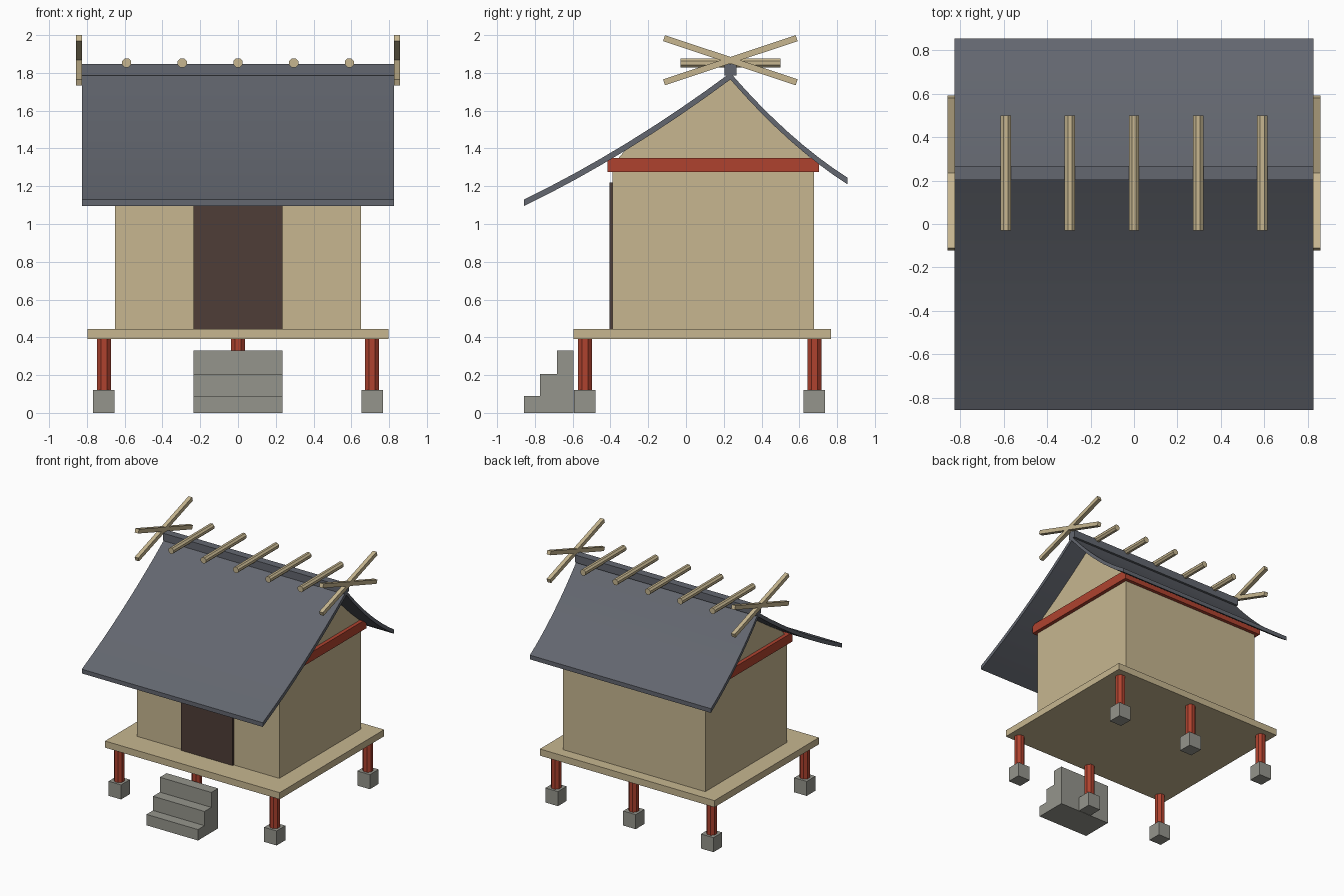
import bpy, bmesh, math
from mathutils import Matrix, Vector

cube = bpy.data.objects.get("Cube")
if cube:
    bpy.data.objects.remove(cube, do_unlink=True)


def material(name, rgb):
    m = bpy.data.materials.new(name)
    m.use_nodes = True
    m.diffuse_color = (*rgb, 1)
    m.node_tree.nodes["Principled BSDF"].inputs["Base Color"].default_value = (*rgb, 1)
    return m


WOOD = material("pale wood", (0.57, 0.47, 0.28))
RED = material("red paint", (0.43, 0.055, 0.028))
ROOF = material("slate grey", (0.125, 0.135, 0.16))
STONE = material("grey stone", (0.30, 0.30, 0.265))
DOOR = material("dark brown", (0.078, 0.048, 0.039))


def add_object(name, bm, mat):
    bmesh.ops.recalc_face_normals(bm, faces=bm.faces)
    mesh = bpy.data.meshes.new(name)
    bm.to_mesh(mesh)
    bm.free()
    mesh.materials.append(mat)
    ob = bpy.data.objects.new(name, mesh)
    bpy.context.collection.objects.link(ob)
    return ob


def box(name, x, y, z, mat):
    """Box from (min, max) pairs."""
    bm = bmesh.new()
    size = [b - a for a, b in (x, y, z)]
    mid = [(a + b) / 2 for a, b in (x, y, z)]
    bmesh.ops.create_cube(bm, size=1, matrix=Matrix.Translation(mid) @ Matrix.Diagonal((*size, 1)))
    return add_object(name, bm, mat)


def prism(name, profile, half_width, mat):
    """Extrude a closed (y, z) profile along x."""
    bm = bmesh.new()
    face = bm.faces.new([bm.verts.new((-half_width, y, z)) for y, z in profile])
    new = bmesh.ops.extrude_face_region(bm, geom=[face])["geom"]
    verts = [v for v in new if isinstance(v, bmesh.types.BMVert)]
    bmesh.ops.translate(bm, verts=verts, vec=(2 * half_width, 0, 0))
    return add_object(name, bm, mat)


def rod(name, centre, radius, length, mat, along_y=False):
    """Eight-sided rod with flat sides facing the axes."""
    bm = bmesh.new()
    turn = Matrix.Rotation(math.pi / 2 if along_y else 0, 4, 'X')
    bmesh.ops.create_cone(bm, cap_ends=True, segments=8, radius1=radius, radius2=radius, depth=length,
                          matrix=Matrix.Translation(centre) @ turn @ Matrix.Rotation(math.pi / 8, 4, 'Z'))
    return add_object(name, bm, mat)


def curve(a, b, sag, steps=8):
    """Sagging line from a to b."""
    a, b = Vector(a), Vector(b)
    return [a.lerp(b, i / steps) - Vector((0, 4 * sag * (i / steps) * (1 - i / steps)))
            for i in range(steps + 1)]


# Stilts on stone footings
for row, y in (("front", -0.535), ("back", 0.68)):
    for side, x in (("right", -0.71), ("middle", 0), ("left", 0.71)):
        rod(f"{row}_{side}_post", (x, y, 0.25), 0.04, 0.29, RED)
        box(f"{row}_{side}_footing", (x - 0.057, x + 0.057), (y - 0.057, y + 0.057), (0, 0.12), STONE)

# Steps and deck
prism("stone_steps", [(-0.857, 0), (-0.857, 0.09), (-0.772, 0.09), (-0.772, 0.207),
                      (-0.683, 0.207), (-0.683, 0.33), (-0.595, 0.33), (-0.595, 0)], 0.235, STONE)
box("deck", (-0.797, 0.797), (-0.595, 0.767), (0.39, 0.445), WOOD)

# Walls, door and red band
box("walls", (-0.65, 0.65), (-0.39, 0.677), (0.445, 1.3), WOOD)
box("door", (-0.235, 0.235), (-0.405, -0.388), (0.445, 1.22), DOOR)
box("red_band", (-0.68, 0.68), (-0.415, 0.705), (1.275, 1.35), RED)

# Curved roof with overhanging eaves
RIDGE_Y = 0.235
peak = (RIDGE_Y, 1.80)
top = curve((-0.857, 1.13), peak, 0.035) + curve(peak, (0.855, 1.245), 0.04)[1:]
under = [p - Vector((0, 0.035)) for p in top]
roof = prism("roof", top + under[::-1], 0.826, ROOF)
bpy.context.view_layer.objects.active = roof
roof.select_set(True)
bpy.ops.object.shade_smooth_by_angle(angle=math.radians(25))
roof.select_set(False)

# Gable fill under the roof
gable = [p + Vector((0, 0.008)) for p in under if -0.37 < p.x < 0.66 and p.y > 1.35]
prism("gable", [(-0.365, 1.34)] + gable + [(0.665, 1.34)], 0.65, WOOD)

# Ridge beam and the logs across it
box("ridge_beam", (-0.826, 0.826), (RIDGE_Y - 0.032, RIDGE_Y + 0.032), (1.785, 1.847), ROOF)
for i in range(5):
    rod(f"ridge_log_{i + 1}", ((i - 2) * 0.295, RIDGE_Y, 1.853), 0.026, 0.53, WOOD, along_y=True)

# Crossed finials at both ridge ends
for side, x in (("right", -0.842), ("left", 0.842)):
    for lean, sign in (("forward", 1), ("backward", -1)):
        bm = bmesh.new()
        place = (Matrix.Translation((x, RIDGE_Y, 1.867)) @ Matrix.Rotation(sign * math.radians(18.4), 4, 'X')
                 @ Matrix.Diagonal((0.033, 0.74, 0.033, 1)))
        bmesh.ops.create_cube(bm, size=1, matrix=place)
        add_object(f"{side}_{lean}_finial", bm, WOOD)
